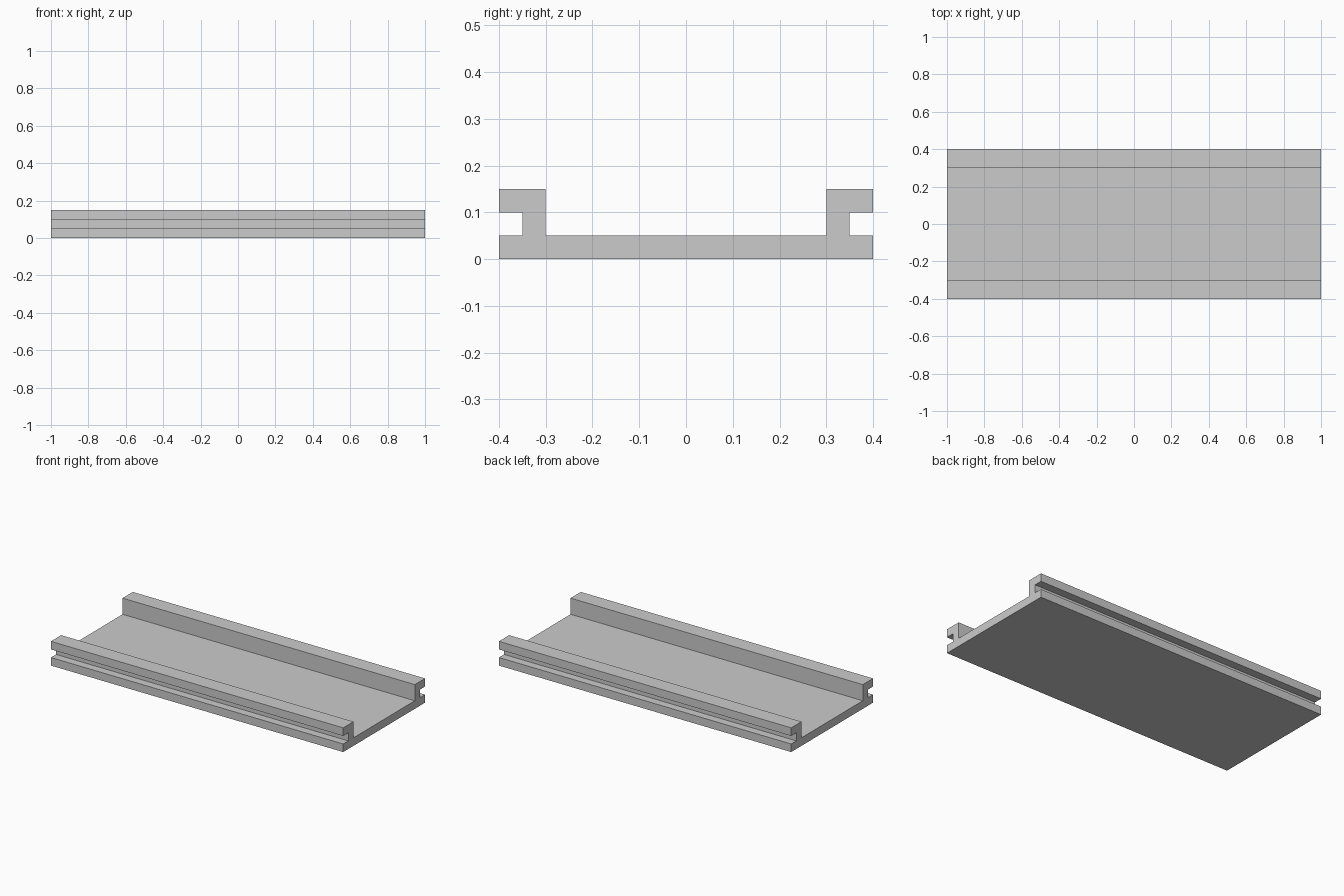
import bpy
import bmesh

if "Cube" in bpy.data.objects:
    bpy.data.objects.remove(bpy.data.objects["Cube"])

LENGTH = 2.0

# Right half of the channel cross-section (y, z), from floor centre up and round the side groove
half = [(0.30, 0.05), (0.30, 0.15), (0.40, 0.15), (0.40, 0.10),
        (0.35, 0.10), (0.35, 0.05), (0.40, 0.05), (0.40, 0.00)]
profile = half + [(-y, z) for y, z in reversed(half)]

# Grooved channel: one profile extruded along x
bm = bmesh.new()
face = bm.faces.new([bm.verts.new((-LENGTH / 2, y, z)) for y, z in profile])
extruded = bmesh.ops.extrude_face_region(bm, geom=[face], use_keep_orig=True)
moved = [v for v in extruded["geom"] if isinstance(v, bmesh.types.BMVert)]
bmesh.ops.translate(bm, verts=moved, vec=(LENGTH, 0, 0))
bmesh.ops.recalc_face_normals(bm, faces=bm.faces)

mesh = bpy.data.meshes.new("grooved_channel")
bm.to_mesh(mesh)
bm.free()
channel = bpy.data.objects.new("grooved_channel", mesh)
bpy.context.collection.objects.link(channel)
